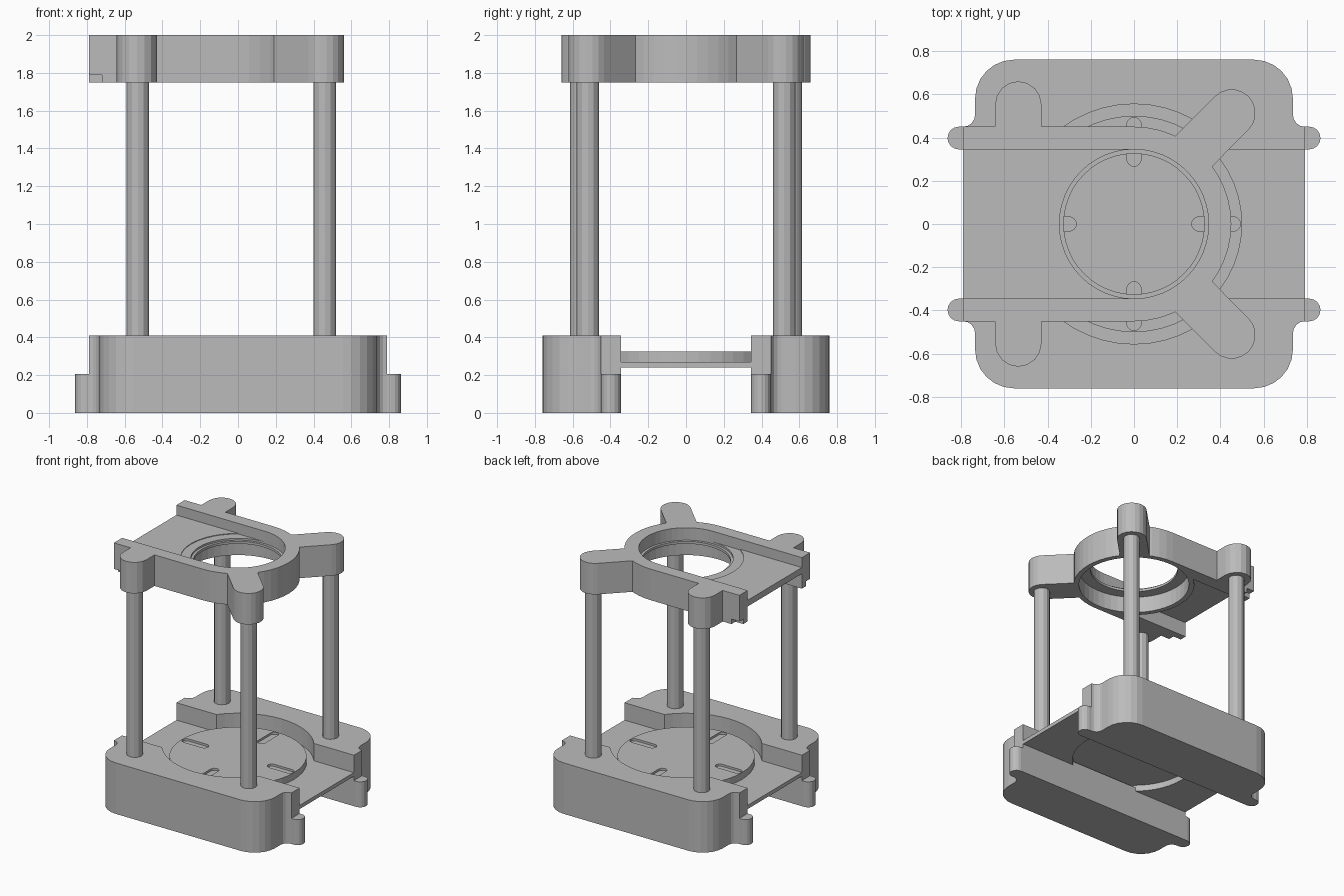
import bpy, bmesh, math

cube = bpy.data.objects.get("Cube")
if cube:
    bpy.data.objects.remove(cube, do_unlink=True)

grey = bpy.data.materials.new("plain grey")
grey.use_nodes = True
grey.diffuse_color = (0.5, 0.5, 0.5, 1)
grey.node_tree.nodes["Principled BSDF"].inputs["Base Color"].default_value = (0.5, 0.5, 0.5, 1)


def arc(cx, cy, r, a0, a1, n=6):
    """Points on an arc, angles in degrees."""
    angles = [math.radians(a0 + (a1 - a0) * i / n) for i in range(n + 1)]
    return [(cx + r * math.cos(a), cy + r * math.sin(a)) for a in angles]


def circle(r, n=48, cx=0, cy=0):
    return arc(cx, cy, r, 0, 360, n)[:-1]


def rect(x0, x1, y0, y1):
    return [(x0, y0), (x1, y0), (x1, y1), (x0, y1)]


def capsule(x0, y0, x1, y1, r, n=8):
    a = math.degrees(math.atan2(y1 - y0, x1 - x0))
    return arc(x1, y1, r, a - 90, a + 90, n) + arc(x0, y0, r, a + 90, a + 270, n)


def flip(points, side):
    return [(x, y * side) for x, y in points]


def prism(name, outline, z0, z1):
    bm = bmesh.new()
    face = bm.faces.new([bm.verts.new((x, y, z0)) for x, y in outline])
    out = bmesh.ops.extrude_face_region(bm, geom=[face])
    top = [v for v in out["geom"] if isinstance(v, bmesh.types.BMVert)]
    bmesh.ops.translate(bm, verts=top, vec=(0, 0, z1 - z0))
    bmesh.ops.recalc_face_normals(bm, faces=bm.faces)
    mesh = bpy.data.meshes.new(name)
    bm.to_mesh(mesh)
    bm.free()
    mesh.materials.append(grey)
    obj = bpy.data.objects.new(name, mesh)
    bpy.context.collection.objects.link(obj)
    return obj


def boolean(obj, outline, z0, z1, operation="DIFFERENCE"):
    """Cut or join a prism, then bake the result and drop the helper."""
    tool = prism("helper", outline, z0, z1)
    tool.hide_render = True
    mod = obj.modifiers.new("boolean", "BOOLEAN")
    mod.operation, mod.solver, mod.object = operation, "EXACT", tool
    depsgraph = bpy.context.evaluated_depsgraph_get()
    mesh = bpy.data.meshes.new_from_object(obj.evaluated_get(depsgraph))
    obj.modifiers.clear()
    obj.data = mesh
    bpy.data.objects.remove(tool, do_unlink=True)


# Base side blocks: rounded outer corners, filleted end flanges, low round feet
half = [(0.79, 0.345), (0.79, 0.45)] + arc(0.79, 0.505, 0.055, 270, 180, 4)
half += arc(0.555, 0.58, 0.18, 0, 90)
block = half + [(-x, y) for x, y in reversed(half)]
for side, label in ((-1, "front"), (1, "back")):
    body = prism(label + "_base_block", flip(block, side), 0, 0.41)
    boolean(body, circle(0.555), 0.27, 0.5)
    for end, where in ((-1, "right"), (1, "left")):
        foot = arc(0.81, 0.3975, 0.0525, -90, 90, 8) + [(0.75, 0.45), (0.75, 0.345)]
        prism(f"{label}_{where}_foot", [(x * end, y * side) for x, y in foot], 0, 0.205)

# Base tray between the blocks
tray = prism("base_tray", rect(-0.79, 0.79, -0.345, 0.345), 0.24, 0.27)
boolean(tray, circle(0.46), 0.2, 0.3)

# Raised disc with four radial grooves and a hollow underside
disc = prism("slotted_disc", circle(0.5), 0.245, 0.325)
boolean(disc, circle(0.46), 0.2, 0.29)
for dx, dy in ((1, 0), (0, 1), (-1, 0), (0, -1)):
    groove = capsule(0.3 * dx, 0.3 * dy, 0.46 * dx, 0.46 * dy, 0.033)
    boolean(disc, groove, 0.308, 0.4)

# Four posts
for side, label in ((-1, "front"), (1, "back")):
    prism(label + "_right_post", circle(0.06, 12, -0.53, 0.555 * side), 0.4, 1.78)
    prism(label + "_left_post", circle(0.06, 12, 0.46, 0.52 * side), 0.4, 1.78)

# Top frame: ring, side bars and post sockets joined as one body
frame = prism("top_frame", circle(0.45), 1.75, 2)
for side in (-1, 1):
    bar = flip(rect(-0.79, 0, 0.3, 0.45), side)
    straight_arm = flip(capsule(-0.535, 0.4, -0.535, 0.553, 0.107), side)
    diagonal_arm = flip(arc(0.452, 0.513, 0.11, -45, 135, 10)
                        + [(0.172, 0.389), (0.328, 0.233)], side)
    for part in (bar, straight_arm, diagonal_arm):
        boolean(frame, part, 1.75, 2, "UNION")

# Open channel from the right end to the ring, and the notched bar ends
channel = arc(0, 0, 0.345, -90, 90, 24) + [(-0.9, 0.345), (-0.9, -0.345)]
boolean(frame, channel, 1.7, 2.1)
boolean(frame, circle(0.41), 1.7, 1.88)
for side in (-1, 1):
    boolean(frame, flip(rect(-0.9, -0.72, 0.4, 0.5), side), 1.7, 1.79)

# Shelf in the channel with its round opening and hanging collar
shelf = prism("top_shelf", rect(-0.79, 0, -0.346, 0.346), 1.87, 1.92)
boolean(shelf, circle(0.42), 1.8, 2)
seat = prism("ring_seat", circle(0.45), 1.75, 1.915)
boolean(seat, circle(0.41), 1.7, 1.88)
boolean(seat, circle(0.325), 1.7, 2)
boolean(seat, circle(0.345), 1.9, 2)
